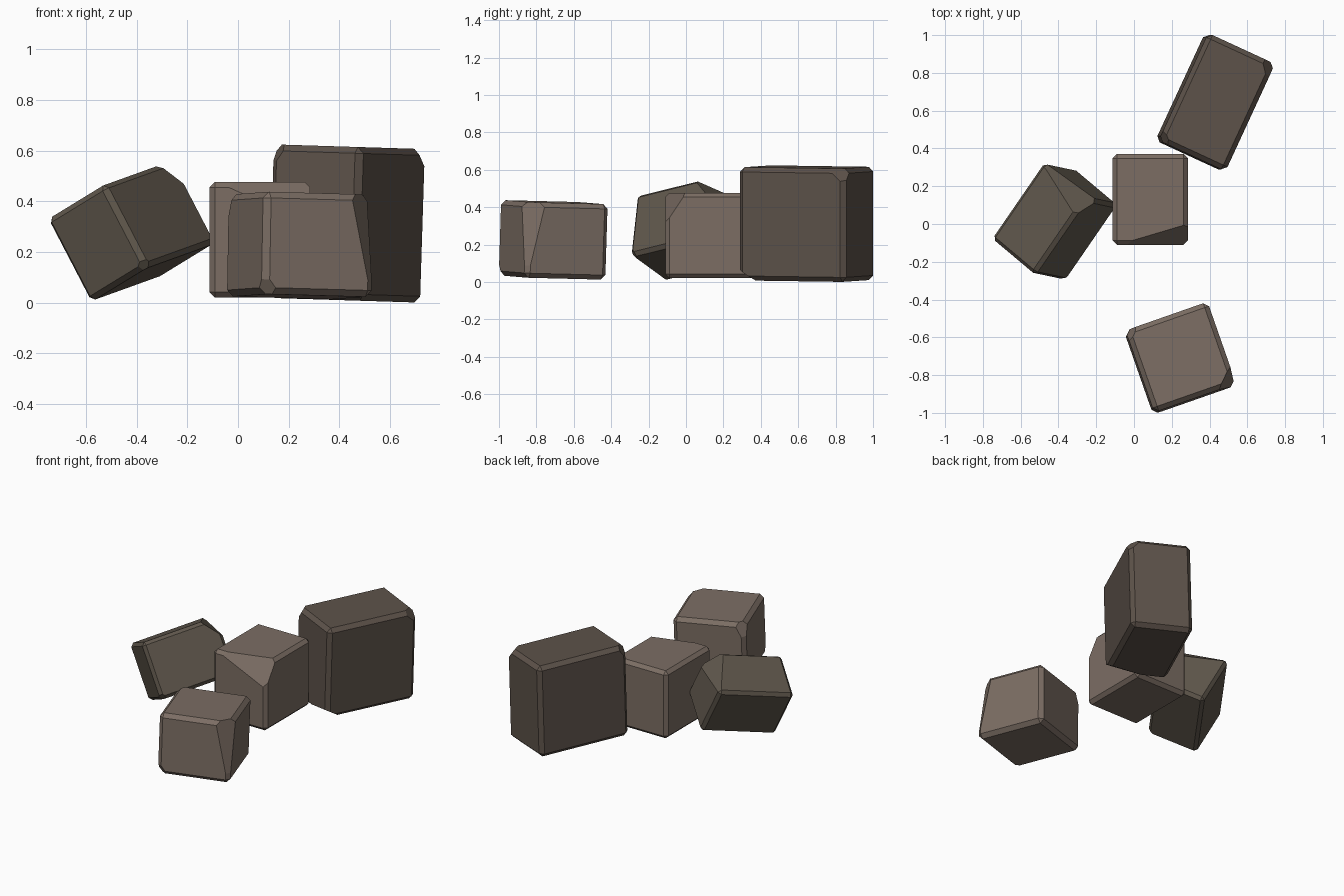
import bpy, bmesh
from math import radians
from mathutils import Matrix, Vector

if "Cube" in bpy.data.objects:
    bpy.data.objects.remove(bpy.data.objects["Cube"])


def turn(yaw, tilt_x=0, tilt_y=0):
    return (Matrix.Rotation(radians(tilt_x), 3, 'X') @ Matrix.Rotation(radians(tilt_y), 3, 'Y')
            @ Matrix.Rotation(radians(yaw), 3, 'Z'))


def stone_mat(name, rgb):
    m = bpy.data.materials.new(name)
    m.diffuse_color = (*rgb, 1)
    m.use_nodes = True
    m.node_tree.nodes["Principled BSDF"].inputs["Base Color"].default_value = m.diffuse_color
    return m


def boulder(name, center, half, rot, bevel, cuts, mat):
    """Chamfered box; each cut slices one corner: (corner signs, distance along each edge)."""
    bm = bmesh.new()
    bmesh.ops.create_cube(bm, size=2)
    bmesh.ops.scale(bm, vec=half, verts=bm.verts)
    bmesh.ops.bevel(bm, geom=bm.edges[:], offset=bevel, segments=1, affect='EDGES')
    for sign, dist in cuts:
        corner = Vector([s * h for s, h in zip(sign, half)])
        normal = Vector([s / d for s, d in zip(sign, dist)]).normalized()
        point = corner - Vector((sign[0] * dist[0], 0, 0))
        res = bmesh.ops.bisect_plane(bm, geom=bm.verts[:] + bm.edges[:] + bm.faces[:],
                                     plane_co=point, plane_no=normal, clear_outer=True)
        rim = [e for e in res['geom_cut'] if isinstance(e, bmesh.types.BMEdge)]
        bmesh.ops.edgeloop_fill(bm, edges=rim)
    bmesh.ops.recalc_face_normals(bm, faces=bm.faces[:])
    bmesh.ops.transform(bm, matrix=Matrix.Translation(center) @ rot.to_4x4(), verts=bm.verts)
    me = bpy.data.meshes.new(name)
    bm.to_mesh(me)
    bm.free()
    me.materials.append(mat)
    bpy.context.collection.objects.link(bpy.data.objects.new(name, me))


light = stone_mat("light_stone", (0.20, 0.155, 0.127))
dark = stone_mat("dark_stone", (0.11, 0.085, 0.068))
olive = stone_mat("olive_stone", (0.115, 0.095, 0.072))

# Upright middle stone with one big sliced corner
boulder("middle_boulder", (0.086, 0.13, 0.248), (0.199, 0.24, 0.228), turn(0), 0.022,
        [((1, -1, 1), (0.37, 0.11, 0.165))], light)

# Tipped stone on the left, axes given by its long and short edges
long_axis = Vector((0.555, 0.807, 0.20)).normalized()
up_axis = -long_axis.cross(Vector((0.675, -0.61, 0.418))).normalized()
side_axis = up_axis.cross(long_axis)
boulder("tipped_boulder", (-0.42, 0.012, 0.283), (0.25, 0.165, 0.185),
        Matrix((long_axis, side_axis, up_axis)).transposed(), 0.02,
        [((1, -1, 1), (0.11, 0.36, 0.13)), ((-1, -1, -1), (0.05, 0.06, 0.05))], olive)

# Tall stone at the back
boulder("back_boulder", (0.43, 0.645, 0.312), (0.313, 0.195, 0.303), turn(65.2, 0, 1.8), 0.025,
        [((1, -1, 1), (0.1, 0.08, 0.09)), ((-1, 1, 1), (0.07, 0.07, 0.1)),
         ((-1, -1, -1), (0.10, 0.3, 0.06))], dark)

# Low stone at the front
boulder("front_boulder", (0.245, -0.71, 0.225), (0.23, 0.23, 0.202), turn(19.3, -1.8, 1), 0.025,
        [((1, -1, 1), (0.10, 0.10, 0.45)), ((-1, -1, -1), (0.07, 0.07, 0.09)),
         ((-1, 1, 1), (0.07, 0.07, 0.14))], light)
